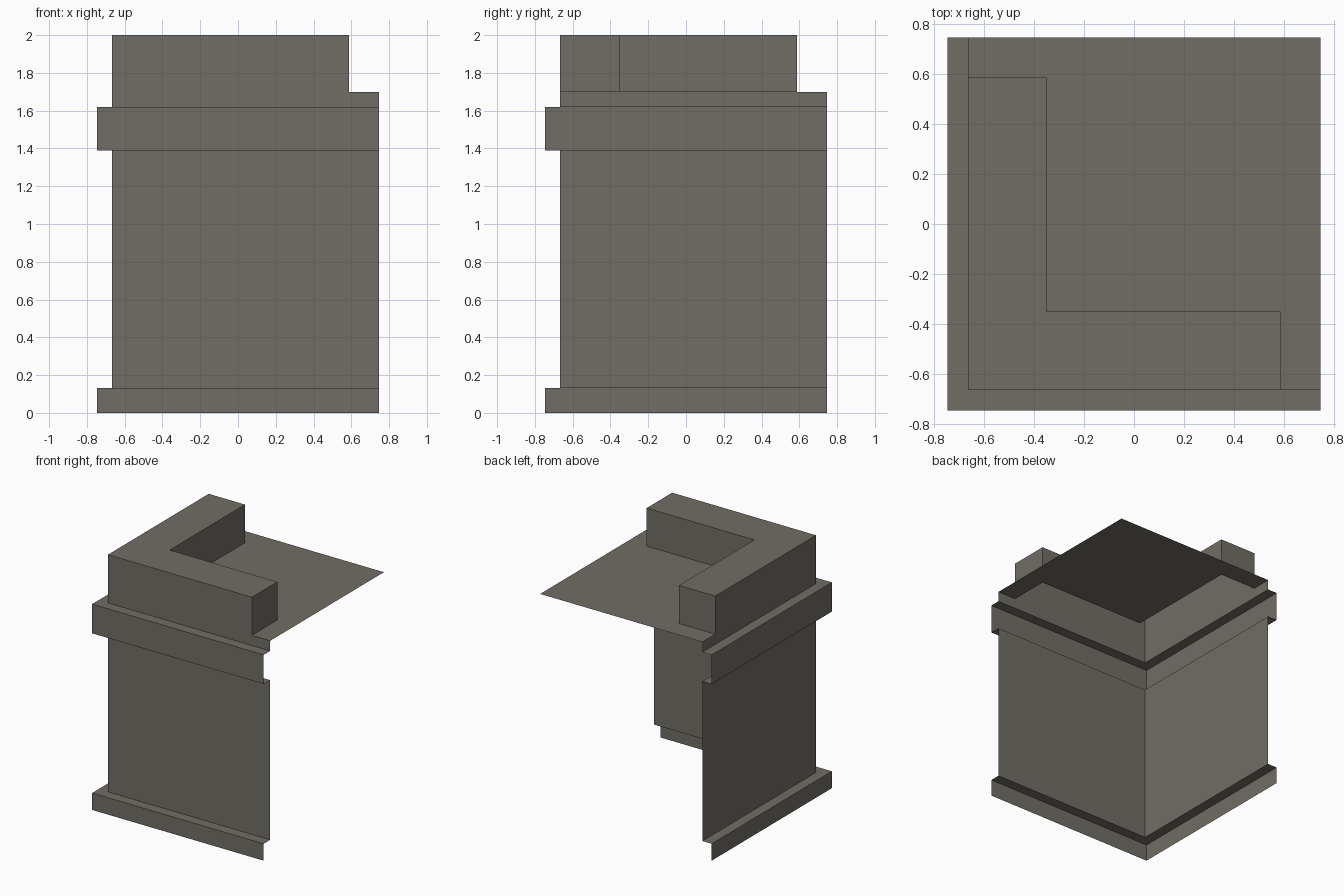
import bpy

if "Cube" in bpy.data.objects:
    bpy.data.objects.remove(bpy.data.objects["Cube"])

E = 0.747            # outer extent
W = -0.666           # wall plane
P_END = 0.587        # parapet end
P_IN = -0.35         # parapet inner face
Z_ROOF, Z_TOP = 1.70, 2.0

stone = bpy.data.materials.new("warm grey stone")
stone.diffuse_color = (0.165, 0.155, 0.132, 1)
stone.use_nodes = True
stone.node_tree.nodes["Principled BSDF"].inputs["Base Color"].default_value = stone.diffuse_color


def make(name, verts, faces):
    mesh = bpy.data.meshes.new(name)
    mesh.from_pydata(verts, [], faces)
    mesh.materials.append(stone)
    obj = bpy.data.objects.new(name, mesh)
    bpy.context.collection.objects.link(obj)
    return obj


# Open corner wall: profile (offset, height) swept round a mitred corner
profile = [(-E, 0), (-E, 0.133), (W, 0.133), (W, 1.39),
           (-E, 1.39), (-E, 1.62), (W, 1.62), (W, Z_ROOF)]
verts, faces = [], []
for o, z in profile:
    verts += [(o, E, z), (o, o, z), (E, o, z)]
for i in range(len(profile) - 1):
    for j in range(2):
        a = 3 * i + j
        faces.append((a, a + 1, a + 4, a + 3))
make("corner_wall", verts, faces)

# L-shaped parapet, open underneath
outline = [(W, W), (P_END, W), (P_END, P_IN), (P_IN, P_IN), (P_IN, P_END), (W, P_END)]
n = len(outline)
verts = [(x, y, Z_ROOF) for x, y in outline] + [(x, y, Z_TOP) for x, y in outline]
faces = [(i, (i + 1) % n, n + (i + 1) % n, n + i) for i in range(n)]
faces.append(tuple(range(n, 2 * n)))
make("parapet", verts, faces)

# Roof sheet filling the area around the parapet
roof = [(P_END, W), (E, W), (E, E), (W, E), (W, P_END),
        (P_IN, P_END), (P_IN, P_IN), (P_END, P_IN)]
make("roof_sheet", [(x, y, Z_ROOF) for x, y in roof], [tuple(range(len(roof)))])
